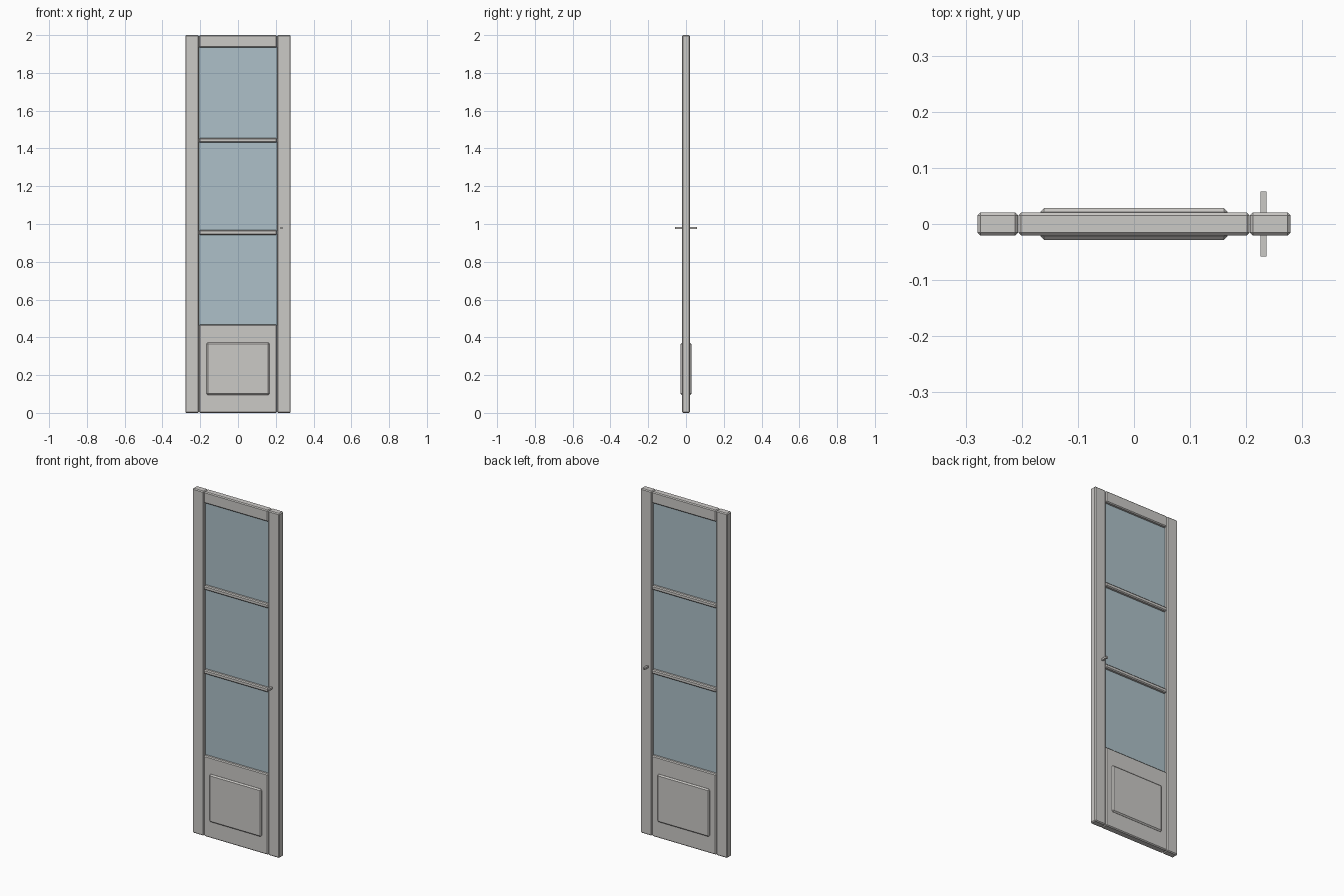
import bpy, bmesh

if "Cube" in bpy.data.objects:
    bpy.data.objects.remove(bpy.data.objects["Cube"])


def material(name, rgb):
    m = bpy.data.materials.new(name)
    m.diffuse_color = (*rgb, 1.0)
    m.use_nodes = True
    m.node_tree.nodes["Principled BSDF"].inputs["Base Color"].default_value = m.diffuse_color
    return m


PAINT = material("warm_grey_paint", (0.60, 0.585, 0.565))
GLASS = material("pale_blue_glass", (0.42, 0.53, 0.58))


def box(name, x, y, z, mat, bevel=0.0):
    """Box spanning the (min, max) ranges, with optional flat chamfers."""
    bm = bmesh.new()
    bmesh.ops.create_cube(bm, size=1)
    for v in bm.verts:
        for i, (lo, hi) in enumerate((x, y, z)):
            v.co[i] = (lo + hi) / 2 + v.co[i] * (hi - lo)
    if bevel:
        bmesh.ops.bevel(bm, geom=bm.edges[:], offset=bevel, segments=1,
                        affect='EDGES', profile=0.5)
    bmesh.ops.recalc_face_normals(bm, faces=bm.faces[:])
    me = bpy.data.meshes.new(name)
    bm.to_mesh(me)
    bm.free()
    me.materials.append(mat)
    ob = bpy.data.objects.new(name, me)
    bpy.context.collection.objects.link(ob)
    return ob


T = 0.0205          # half thickness of the frame
RX = (-0.206, 0.206)  # width of everything between the stiles
DEPTH = (-T, T)

# Upright stiles
box("left_stile", (-0.279, -0.207), DEPTH, (0, 2), PAINT, 0.005)
box("right_stile", (0.207, 0.279), DEPTH, (0, 2), PAINT, 0.005)

# Top rail and solid bottom board
box("top_rail", RX, DEPTH, (1.934, 2), PAINT, 0.005)
box("bottom_board", RX, DEPTH, (0, 0.468), PAINT, 0.005)

# Raised panel showing on both faces of the bottom board
box("raised_panel", (-0.167, 0.167), (-0.0285, 0.0285), (0.095, 0.372), PAINT, 0.007)

# Glazing and the two glazing bars
box("glass_pane", RX, (-0.004, 0.004), (0.46, 1.94), GLASS)
for i, z in enumerate((0.955, 1.443)):
    box(f"glazing_bar_{i + 1}", RX, (-T, T), (z - 0.012, z + 0.012), PAINT, 0.005)

# Handle bar passing through the right stile
box("handle", (0.2255, 0.2365), (-0.058, 0.058), (0.973, 0.984), PAINT)
